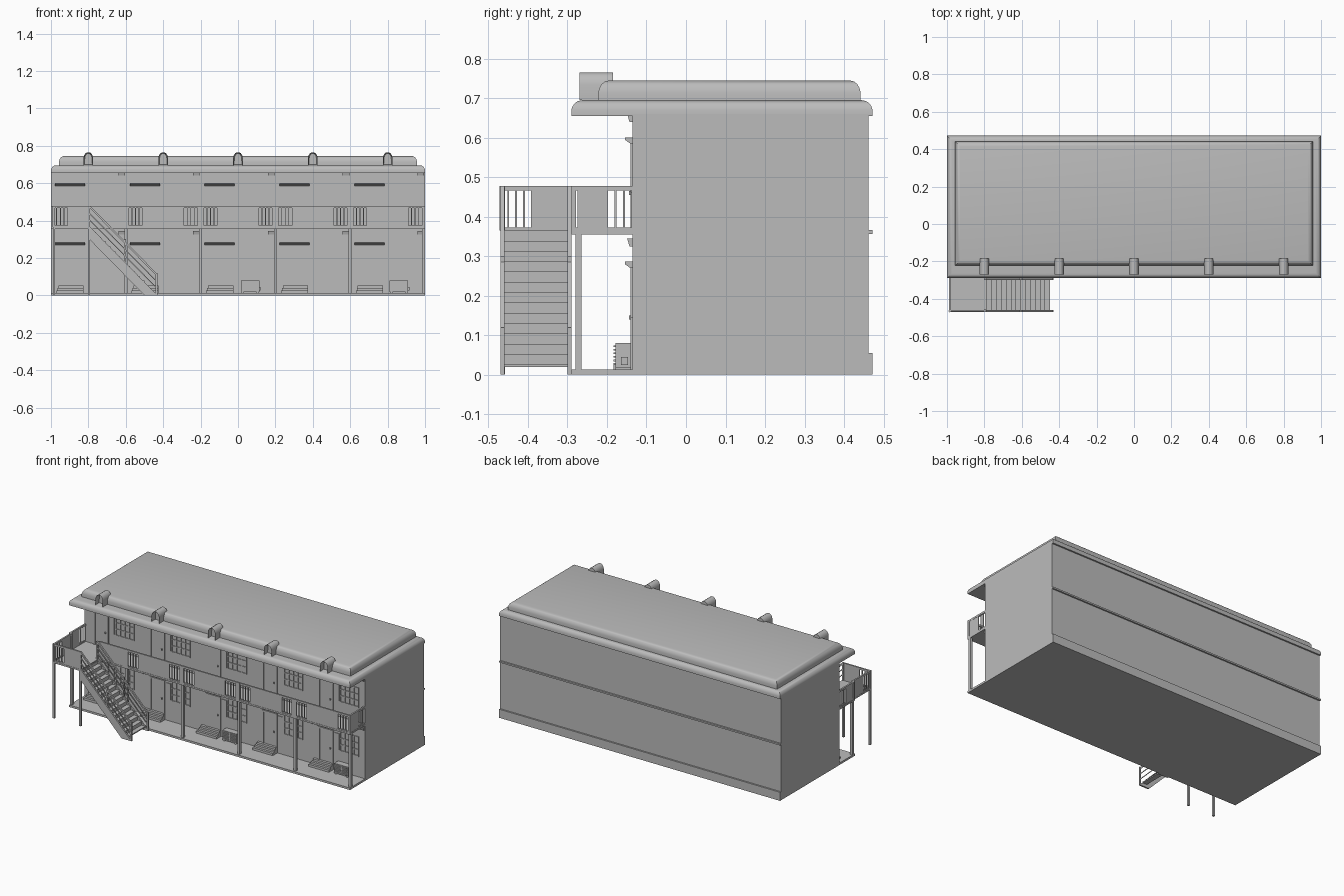
import bpy
import bmesh
from mathutils import Vector

if "Cube" in bpy.data.objects:
    bpy.data.objects.remove(bpy.data.objects["Cube"])

GREY = (0.5, 0.5, 0.5, 1)
mat = bpy.data.materials.new("plain_grey")
mat.use_nodes = True
mat.diffuse_color = GREY
mat.node_tree.nodes["Principled BSDF"].inputs["Base Color"].default_value = GREY


class Part:
    """Collects simple solids into one named object."""

    def __init__(self, name):
        self.name, self.bm = name, bmesh.new()

    def box(self, x0, x1, y0, y1, z0, z1):
        verts = bmesh.ops.create_cube(self.bm, size=1)["verts"]
        for v in verts:
            v.co = Vector(((x0 + x1) / 2 + v.co.x * (x1 - x0),
                           (y0 + y1) / 2 + v.co.y * (y1 - y0),
                           (z0 + z1) / 2 + v.co.z * (z1 - z0)))

    def loft(self, rings):
        loops = [[self.bm.verts.new(p) for p in ring] for ring in rings]
        for a, b in zip(loops, loops[1:]):
            for i in range(len(a)):
                j = (i + 1) % len(a)
                self.bm.faces.new((a[i], a[j], b[j], b[i]))
        self.bm.faces.new(loops[0][::-1])
        return self.bm.faces.new(loops[-1])

    def extrude_y(self, outline, y0, y1):
        return self.loft([[(x, y, z) for x, z in outline] for y in (y1, y0)])

    def extrude_x(self, outline, x0, x1):
        return self.loft([[(x, y, z) for y, z in outline] for x in (x0, x1)])

    def finish(self, smooth=False):
        bmesh.ops.recalc_face_normals(self.bm, faces=self.bm.faces)
        mesh = bpy.data.meshes.new(self.name)
        self.bm.to_mesh(mesh)
        self.bm.free()
        mesh.materials.append(mat)
        obj = bpy.data.objects.new(self.name, mesh)
        bpy.context.collection.objects.link(obj)
        if smooth:
            bpy.ops.object.select_all(action="DESELECT")
            obj.select_set(True)
            bpy.context.view_layer.objects.active = obj
            bpy.ops.object.shade_smooth_by_angle(angle=0.6)


WALL, EDGE, FRONT = -0.135, -0.29, -0.47
DECK, RAIL = 0.365, 0.478
BAYS = [-1 + 0.4 * i for i in range(5)]
FLOORS = (0.013, 0.328)
LAND0, LAND1, FOOT = -0.99, -0.79, -0.43

# Main block with back skirting and belt course
p = Part("main_block")
p.box(-1, 1, WALL, 0.462, 0, 0.66)
p.finish()
p = Part("back_trim")
p.box(-1, 1, 0.46, 0.472, 0, 0.055)
p.box(-1, 1, 0.46, 0.472, 0.356, 0.366)
p.finish()


# Two rounded roof tiers
def roof_tier(name, x, y0, y1, z0, profile):
    p = Part(name)
    p.loft([[(-x + d, y0 + d, z0 + h), (x - d, y0 + d, z0 + h),
             (x - d, y1 - d, z0 + h), (-x + d, y1 - d, z0 + h)]
            for d, h in profile])
    p.finish(True)


CURVE = [(0, 0), (0, 0.016), (0.003, 0.025), (0.009, 0.033), (0.017, 0.038), (0.028, 0.04)]
roof_tier("roof_eaves", 1, EDGE, 0.472, 0.655, CURVE)
roof_tier("roof_top", 0.957, -0.222, 0.442, 0.695, [(d, h * 1.25) for d, h in CURVE])

# Arched roof vents with recessed mouths
ARCH = [(-0.026, 0), (0.026, 0), (0.026, 0.04), (0.023, 0.053), (0.016, 0.064), (0.006, 0.07),
        (-0.006, 0.07), (-0.016, 0.064), (-0.023, 0.053), (-0.026, 0.04)]
p = Part("roof_vents")
for b in BAYS:
    mouth = p.extrude_y([(b + 0.2 + x, 0.695 + z) for x, z in ARCH], -0.27, -0.185)
    p.bm.normal_update()
    bmesh.ops.inset_region(p.bm, faces=[mouth], thickness=0.007)
    for v in mouth.verts:
        v.co.y += 0.03
p.finish(True)

# Ground walkway, balcony and stair landing
p = Part("walkway_slab")
p.box(-1, 1, EDGE, WALL, 0, 0.013)
p.finish()
p = Part("balcony_deck")
p.box(-1, 1, EDGE, WALL, 0.355, DECK)
p.finish()
p = Part("stair_landing")
p.box(LAND0, LAND1, FRONT, EDGE, 0.355, DECK)
p.finish()

# Support posts
p = Part("support_posts")
for x in BAYS + [1]:
    x = max(-0.992, min(0.992, x))
    p.box(x - 0.008, x + 0.008, -0.28, -0.264, 0.013, DECK)
for x in (LAND0 + 0.006, LAND1 - 0.006):
    p.box(x - 0.006, x + 0.006, FRONT, FRONT + 0.012, 0, RAIL)
    p.box(x - 0.006, x + 0.006, EDGE - 0.01, EDGE + 0.003, DECK, RAIL)
p.finish()

# Railings: solid panels next to baluster openings
p = Part("railings")


def rail(axis, fixed, a, b, solid):
    def piece(u0, u1, z0, z1, t):
        if axis == "x":
            p.box(u0, u1, fixed - t, fixed + t, z0, z1)
        else:
            p.box(fixed - t, fixed + t, u0, u1, z0, z1)

    piece(a, b, RAIL - 0.012, RAIL, 0.005)
    piece(a, b, DECK, DECK + 0.008, 0.004)
    s0, s1 = solid
    piece(s0, s1, 0.36, RAIL - 0.004, 0.004)
    for u0, u1 in ((a, s0), (s1, b)):
        count = round((u1 - u0) / 0.019)
        for i in range(count + 1 if count > 1 else 0):
            u = u0 + (u1 - u0) * i / count
            piece(u - 0.0025, u + 0.0025, DECK, RAIL, 0.0025)


for b in BAYS[1:]:
    rail("x", EDGE + 0.006, b + 0.015, b + 0.385, (b + 0.09, b + 0.31))
    p.box(b - 0.015, b + 0.015, EDGE, EDGE + 0.012, 0.355, RAIL)
rail("x", EDGE + 0.006, LAND1, -0.6, (LAND1, -0.6))
p.box(0.985, 1, EDGE, EDGE + 0.012, 0.355, RAIL)
p.box(-1, -0.985, EDGE, EDGE + 0.012, 0.355, RAIL)
rail("x", FRONT + 0.006, LAND0, LAND1, (-0.91, LAND1))
rail("y", LAND0 + 0.005, FRONT, EDGE, (-0.39, EDGE))
for x in (-0.994, 0.994):
    rail("y", x, EDGE, WALL, (-0.275, -0.2))
p.finish()

# Staircase
STEPS = 14
RUN, RISE = (FOOT - LAND1) / STEPS, DECK / STEPS
p = Part("stair_treads")
for i in range(STEPS - 1):
    x, z = LAND1 + RUN * i, DECK - RISE * (i + 1)
    p.box(x, x + RUN + 0.006, FRONT + 0.008, EDGE - 0.008, z - 0.007, z)
    p.box(x, x + 0.003, FRONT + 0.008, EDGE - 0.008, z, z + RISE - 0.007)
p.finish()


def slope_bar(p, y0, y1, top, depth):
    p.extrude_y([(LAND1, top), (LAND1, top - depth),
                 (FOOT, top - DECK - depth), (FOOT, top - DECK)], y0, y1)


p = Part("stair_sides")
q = Part("stair_handrails")
for y in (FRONT, EDGE - 0.01):
    p.extrude_y([(LAND1, DECK), (LAND1, 0.295), (-0.5, 0), (FOOT, 0)], y, y + 0.01)
    slope_bar(q, y, y + 0.01, RAIL, 0.014)
    slope_bar(q, y + 0.002, y + 0.008, RAIL - 0.04, 0.007)
    slope_bar(q, y + 0.002, y + 0.008, RAIL - 0.075, 0.007)
    for x, z in ((FOOT - 0.01, 0), (LAND1 + 0.18, 0.18)):
        q.box(x, x + 0.01, y, y + 0.01, z, z + 0.12)
p.finish()
q.finish()

# Doors, canopies, windows, shutters and lamps for each bay on both floors
doors, canopies, windows, shutters, lamps = [
    Part(n) for n in ("doors", "door_canopies", "windows", "shutters", "wall_lamps")]
for f in FLOORS:
    base = 0 if f < 0.1 else 0.315
    low = 0.05 if f < 0.1 else DECK
    for b in BAYS:
        d0, d1, top = b + 0.07, b + 0.175, base + 0.265
        doors.box(d0 + 0.01, d1 - 0.01, WALL - 0.002, WALL, low, top - 0.01)
        for x in (d0, d1 - 0.01):
            doors.box(x, x + 0.01, WALL - 0.006, WALL, low, top)
        doors.box(d0, d1, WALL - 0.006, WALL, top - 0.01, top)
        doors.box(d1 - 0.024, d1 - 0.018, WALL - 0.009, WALL, low + 0.09, low + 0.1)
        canopies.extrude_x([(WALL, base + 0.27), (WALL - 0.006, base + 0.27),
                            (WALL - 0.02, base + 0.28), (WALL - 0.02, base + 0.286),
                            (WALL, base + 0.286)], b + 0.022, b + 0.182)
        w0, w1, z0, z1 = b + 0.222, b + 0.357, base + 0.145, base + 0.272
        for i in range(5):
            x = w0 + (w1 - w0 - 0.006) * i / 4
            windows.box(x, x + 0.006, WALL - 0.005, WALL, z0, z1)
        for i in range(4):
            z = z0 + (z1 - z0 - 0.006) * i / 3
            windows.box(w0, w1, WALL - 0.005, WALL, z, z + 0.006)
        shutters.box(b + 0.182, b + 0.216, WALL - 0.004, WALL, base + 0.15, base + 0.255)
        lamps.extrude_x([(WALL, base + 0.325), (WALL - 0.008, base + 0.325),
                         (WALL - 0.014, base + 0.345), (WALL, base + 0.345)],
                        b + 0.36, b + 0.395)
for part in (doors, canopies, windows, shutters, lamps):
    part.finish()

# Door steps
p = Part("door_steps")
for b in BAYS:
    for i in range(3):
        p.box(b + 0.03 + 0.005 * i, b + 0.175, WALL - 0.048 + 0.015 * i, WALL,
              0.013, 0.027 + 0.013 * i)
p.finish()

# Cooling units standing against the wall
p = Part("cooling_units")
for x in (0.015, 0.81):
    p.box(x, x + 0.1, WALL - 0.044, WALL - 0.004, 0.018, 0.08)
    p.box(x + 0.1, x + 0.106, WALL - 0.03, WALL - 0.012, 0.025, 0.045)
    for i in range(6):
        z = 0.025 + 0.009 * i
        for s in (0.006, 0.055):
            p.box(x + s, x + s + 0.038, WALL - 0.049, WALL - 0.044, z, z + 0.004)
    for s in (0.005, 0.085):
        p.box(x + s, x + s + 0.01, WALL - 0.044, WALL - 0.004, 0.013, 0.018)
p.finish()
